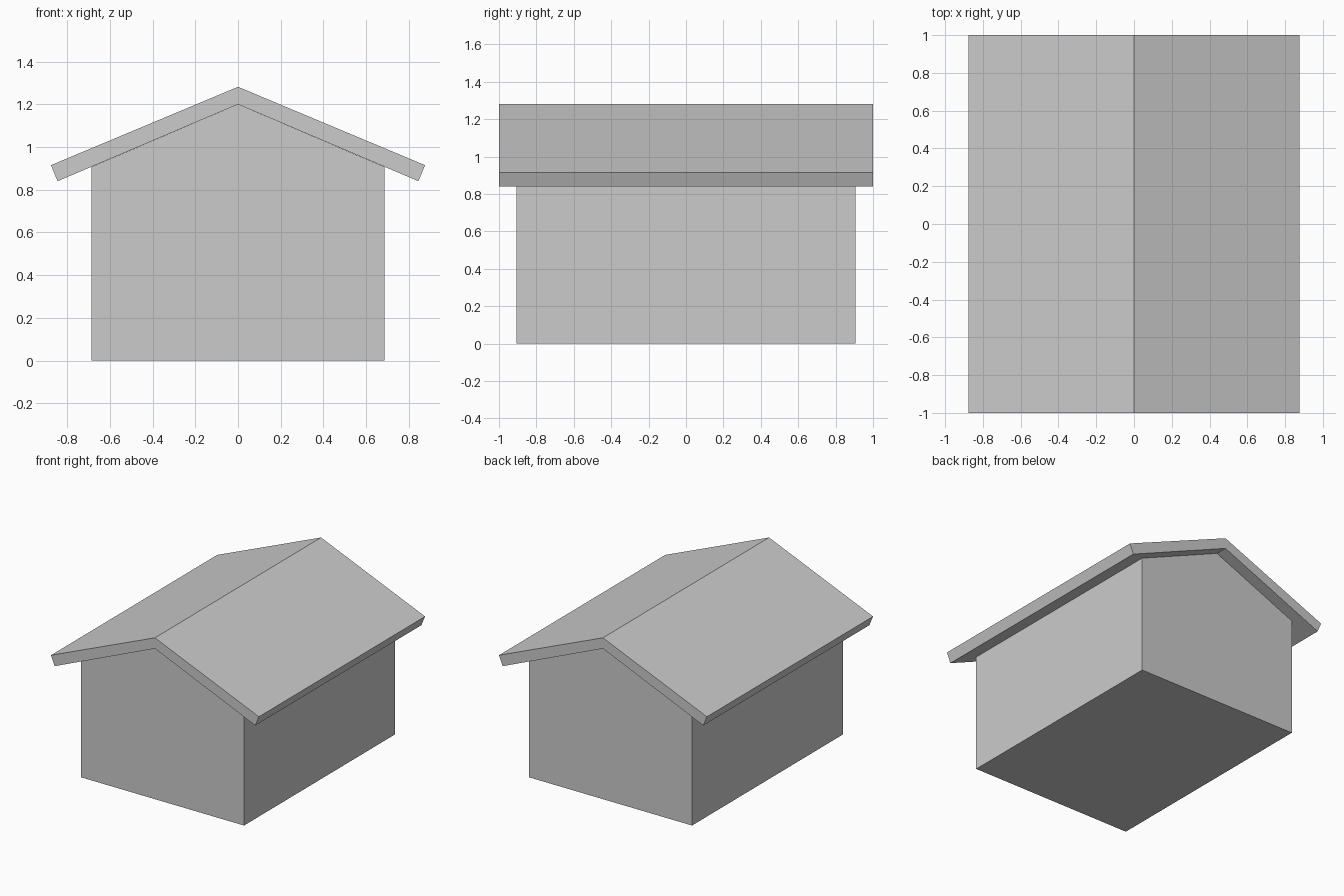
import bpy
import bmesh

if "Cube" in bpy.data.objects:
    bpy.data.objects.remove(bpy.data.objects["Cube"])


def prism(name, half_profile, half_depth):
    """Mirror a right-hand (x, z) profile across x = 0 and extrude it along y."""
    left = [(-x, z) for x, z in reversed(half_profile) if x > 0]
    bm = bmesh.new()
    face = bm.faces.new([bm.verts.new((x, -half_depth, z)) for x, z in half_profile + left])
    ext = bmesh.ops.extrude_face_region(bm, geom=[face])
    verts = [g for g in ext["geom"] if isinstance(g, bmesh.types.BMVert)]
    bmesh.ops.translate(bm, verts=verts, vec=(0, 2 * half_depth, 0))
    # split the concave ends cleanly
    bmesh.ops.connect_verts_concave(bm, faces=bm.faces[:])
    bmesh.ops.recalc_face_normals(bm, faces=bm.faces[:])
    mesh = bpy.data.meshes.new(name)
    bm.to_mesh(mesh)
    bm.free()
    obj = bpy.data.objects.new(name, mesh)
    bpy.context.collection.objects.link(obj)
    return obj


def roof_profile(top, eave_top, eave_bottom, under):
    """Closed chevron: outer slope on the right, inner slope back to the centre."""
    right_down = [(0, top), eave_top, eave_bottom, (0, under)]
    return right_down


# House body with gabled ends
prism("walls", [(0.686, 0), (0.686, 0.907), (0, 1.2)][::1], 0.907)

# Overhanging pitched roof slab
prism("roof", roof_profile(1.282, (0.876, 0.915), (0.845, 0.84), 1.2), 1.0)
